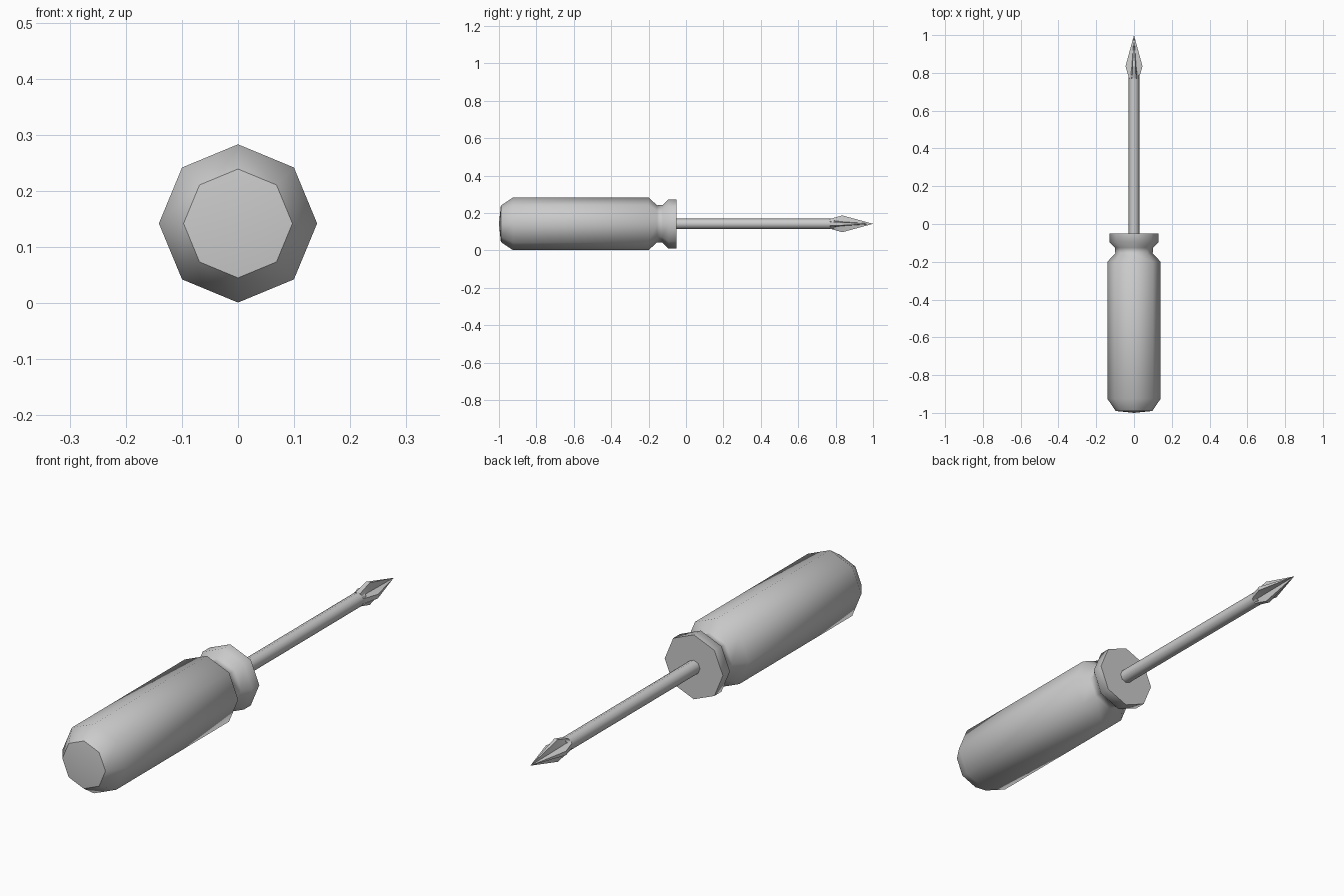
import bpy, bmesh, math

if "Cube" in bpy.data.objects:
    bpy.data.objects.remove(bpy.data.objects["Cube"])

CZ = 0.142  # height of the long axis


def loft(name, rings, start=None, end=None, angle=40):
    """Skin rings of (x, y, z) points; each end is a fan to a point on the axis."""
    bm = bmesh.new()
    loops = [[bm.verts.new(p) for p in ring] for ring in rings]
    n = len(loops[0])
    for a, b in zip(loops, loops[1:]):
        for i in range(n):
            j = (i + 1) % n
            bm.faces.new((a[i], a[j], b[j], b[i]))
    for loop, y in ((loops[0], start), (loops[-1], end)):
        if y is None:
            bm.faces.new(loop)
        else:
            apex = bm.verts.new((0, y, CZ))
            for i in range(n):
                bm.faces.new((loop[i], loop[(i + 1) % n], apex))
    bmesh.ops.recalc_face_normals(bm, faces=bm.faces)
    mesh = bpy.data.meshes.new(name)
    bm.to_mesh(mesh)
    bm.free()
    ob = bpy.data.objects.new(name, mesh)
    bpy.context.collection.objects.link(ob)
    bpy.ops.object.select_all(action='DESELECT')
    bpy.context.view_layer.objects.active = ob
    ob.select_set(True)
    bpy.ops.object.shade_smooth_by_angle(angle=math.radians(angle))
    return ob


def circle(y, r, n=8):
    return [(r * math.cos(math.tau * i / n), y, CZ + r * math.sin(math.tau * i / n))
            for i in range(n)]


def cross(y, fin, half_width, valley):
    """Four-finned section: two corners per fin and a valley between fins."""
    pts = []
    for k in range(4):
        a = k * math.pi / 2
        c, s = math.cos(a), math.sin(a)
        v = valley * math.sqrt(0.5)
        for u, w in ((fin, -half_width), (fin, half_width), (v, v)):
            pts.append((u * c - w * s, y, CZ + u * s + w * c))
    return pts


# Octagonal handle with rounded butt, neck and collar
handle_profile = [(-0.99, 0.097), (-0.925, 0.141), (-0.2, 0.141), (-0.155, 0.099),
                  (-0.125, 0.101), (-0.095, 0.131), (-0.05, 0.131)]
loft("handle", [circle(y, r) for y, r in handle_profile], start=-1.0, angle=46)

# Steel shaft
loft("shaft", [circle(-0.06, 0.028), circle(0.79, 0.028)], angle=46)

# Cross-head tip with four flutes
loft("tip", [cross(0.77, 0.026, 0.010, 0.028), cross(0.835, 0.045, 0.008, 0.016)],
     end=1.0, angle=25)
